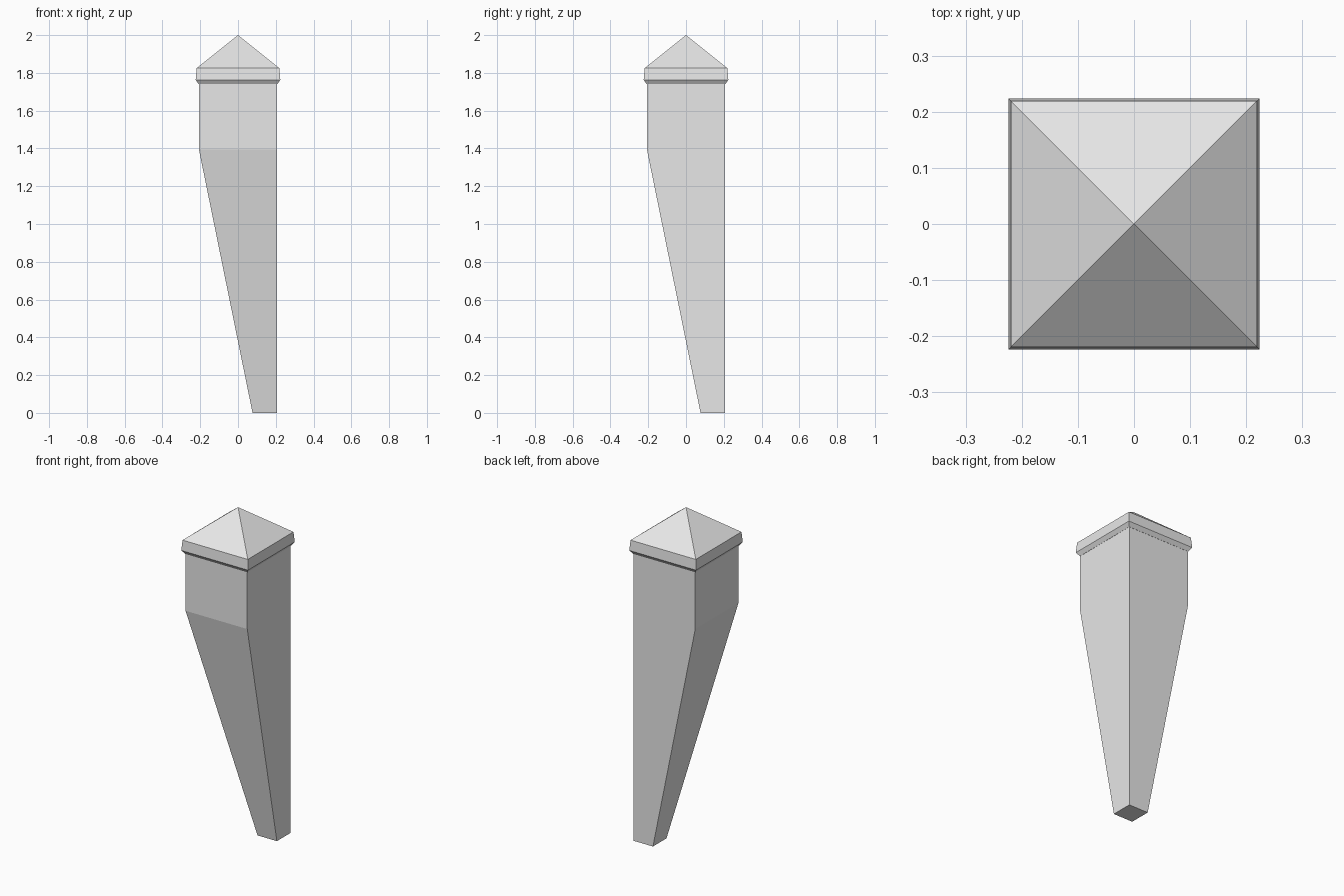
import bpy
import bmesh

cube = bpy.data.objects.get("Cube")
if cube:
    bpy.data.objects.remove(cube, do_unlink=True)

stone = bpy.data.materials.new("pale_grey_stone")
stone.use_nodes = True
stone.diffuse_color = (0.8, 0.8, 0.8, 1)
stone.node_tree.nodes["Principled BSDF"].inputs["Base Color"].default_value = stone.diffuse_color


def square_loft(name, sections, apex=None):
    """Loft square sections (low, high, z), closed by a flat top or an apex."""
    bm = bmesh.new()
    rings = [[bm.verts.new((x, y, z)) for x, y in ((lo, lo), (hi, lo), (hi, hi), (lo, hi))]
             for lo, hi, z in sections]
    bm.faces.new(rings[0][::-1])
    for a, b in zip(rings, rings[1:]):
        for i in range(4):
            j = (i + 1) % 4
            bm.faces.new((a[i], a[j], b[j], b[i]))
    top = rings[-1]
    if apex is None:
        bm.faces.new(top)
    else:
        tip = bm.verts.new((0, 0, apex))
        for i in range(4):
            bm.faces.new((top[i], top[(i + 1) % 4], tip))
    bmesh.ops.recalc_face_normals(bm, faces=bm.faces)
    mesh = bpy.data.meshes.new(name)
    bm.to_mesh(mesh)
    bm.free()
    mesh.materials.append(stone)
    obj = bpy.data.objects.new(name, mesh)
    bpy.context.collection.objects.link(obj)
    return obj


# Shaft: straight head, then tapering toward the back left corner
square_loft("post_shaft", [(0.077, 0.207, 0), (-0.207, 0.207, 1.395), (-0.207, 0.207, 1.74)])

# Cap: undercut lip, slightly tapered band and pyramid roof
square_loft("pyramid_cap", [(-0.208, 0.208, 1.74), (-0.224, 0.224, 1.763),
                            (-0.219, 0.219, 1.825)], apex=2.0)
